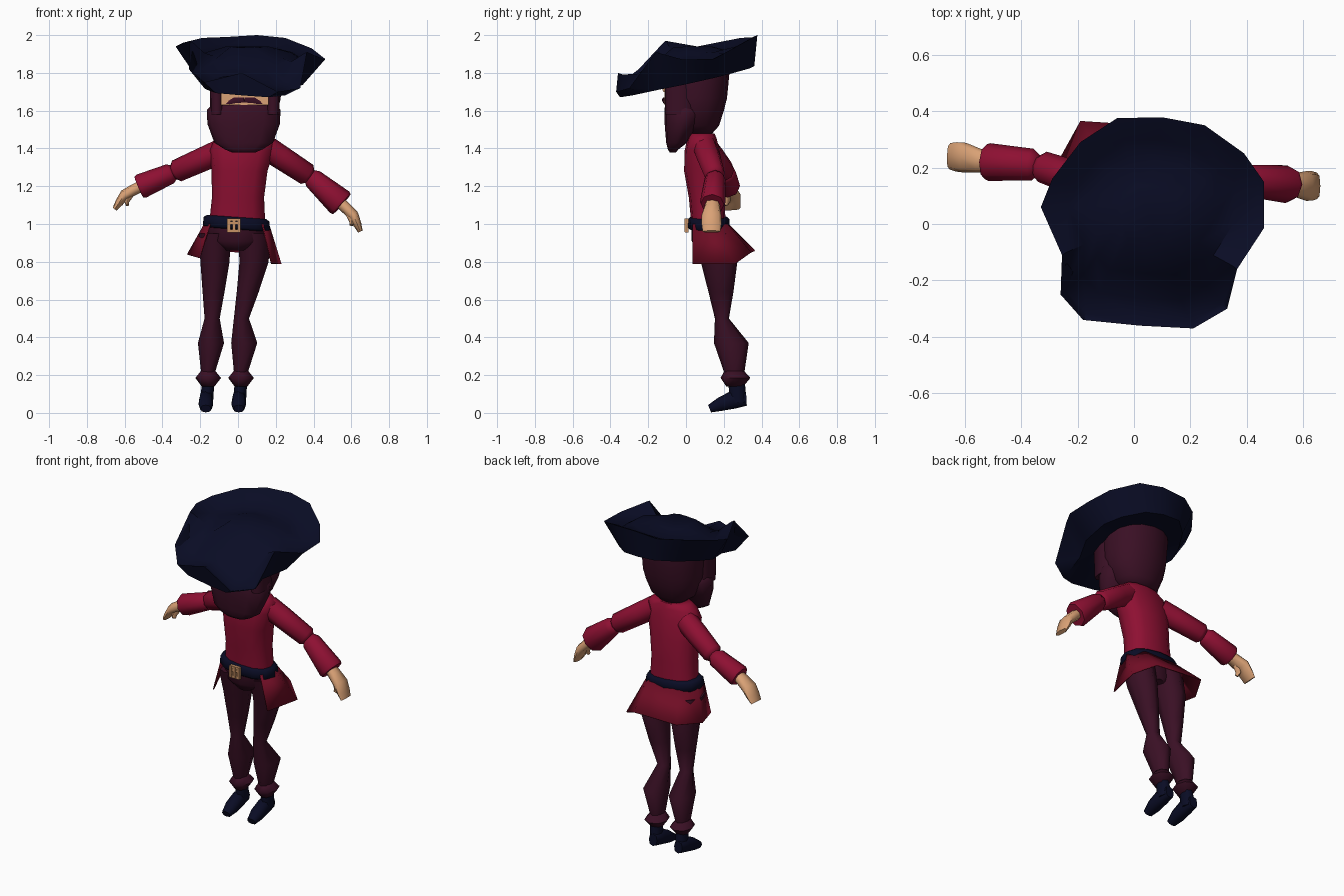
import bpy, bmesh, math
from mathutils import Vector


def mat(name, rgb):
    m = bpy.data.materials.new(name)
    m.diffuse_color = (*rgb, 1)
    return m


NAVY = mat("navy felt", (0.0028, 0.0036, 0.018))
PLUM = mat("plum cloth", (0.042, 0.005, 0.018))
RED = mat("crimson cloth", (0.27, 0.005, 0.032))
WINE = mat("wine cloth", (0.16, 0.004, 0.018))
SKIN = mat("skin", (0.70, 0.36, 0.18))
BRASS = mat("brass", (0.58, 0.29, 0.13))


def finish(name, bm, mats, angle=40):
    bmesh.ops.recalc_face_normals(bm, faces=bm.faces)
    me = bpy.data.meshes.new(name)
    bm.to_mesh(me)
    bm.free()
    ob = bpy.data.objects.new(name, me)
    bpy.context.collection.objects.link(ob)
    for m in mats:
        me.materials.append(m)
    bpy.ops.object.select_all(action='DESELECT')
    bpy.context.view_layer.objects.active = ob
    ob.select_set(True)
    bpy.ops.object.shade_smooth_by_angle(angle=math.radians(angle))
    return ob


def bridge(bm, rings, closed=True):
    n = len(rings[0])
    for a, b in zip(rings, rings[1:]):
        for i in range(n if closed else n - 1):
            j = (i + 1) % n
            bm.faces.new((a[i], a[j], b[j], b[i]))


def tube(name, sections, mats, n=8, side=(1, 0, 0), flat=False, power=1.0, angle=62):
    """Loft of ellipses: each section is (x, y, z, radius along side, other radius)."""
    bm = bmesh.new()
    pts = [Vector(s[:3]) for s in sections]
    rings = []
    for k, s in enumerate(sections):
        t = pts[min(k + 1, len(pts) - 1)] - pts[max(k - 1, 0)]
        t = Vector((0, 0, 1)) if flat else t.normalized()
        u = Vector(side)
        u = (u - t * u.dot(t)).normalized()
        v = t.cross(u)
        ring = []
        for i in range(n):
            a = math.tau * i / n
            c, d = [math.copysign(abs(q) ** power, q) for q in (math.cos(a), math.sin(a))]
            ring.append(bm.verts.new(pts[k] + u * c * s[3] + v * d * s[4]))
        rings.append(ring)
    bridge(bm, rings)
    bm.faces.new(rings[0])
    bm.faces.new(rings[-1])
    return finish(name, bm, mats, angle)


def box(name, centre, size, m):
    bm = bmesh.new()
    bmesh.ops.create_cube(bm, size=1)
    for v in bm.verts:
        v.co = Vector(a * b + c for a, b, c in zip(v.co, size, centre))
    return finish(name, bm, [m])


# legs, trouser cuffs and boots
for label, hip, knee, calf, ankle in (("left", 0.085, 0.018, 0.033, 0.016),
                                      ("right", -0.122, -0.137, -0.143, -0.158)):
    tube(label + "_leg", [
        (ankle, 0.255, 0.16, 0.036, 0.045), (ankle, 0.255, 0.22, 0.038, 0.055),
        (calf, 0.24, 0.37, 0.069, 0.092), (knee, 0.19, 0.50, 0.040, 0.037),
        ((knee + hip) / 2, 0.185, 0.64, 0.058, 0.066), (hip, 0.175, 0.80, 0.077, 0.097),
        (hip, 0.14, 0.95, 0.085, 0.10)], [PLUM], flat=True)
    tube(label + "_cuff", [
        (ankle, 0.258, 0.14, 0.034, 0.045), (ankle, 0.262, 0.185, 0.068, 0.079),
        (ankle, 0.255, 0.225, 0.036, 0.050)], [PLUM], flat=True)
    tube(label + "_boot_shaft", [
        (ankle - 0.008, 0.275, 0.055, 0.034, 0.046), (ankle, 0.268, 0.17, 0.033, 0.043)],
        [NAVY], flat=True)
    fx = ankle - 0.012
    tube(label + "_boot_foot", [
        (fx, 0.32, 0.074, 0.028, 0.036), (fx, 0.25, 0.070, 0.036, 0.048),
        (fx, 0.18, 0.045, 0.039, 0.036), (fx, 0.125, 0.022, 0.027, 0.021)], [NAVY], power=0.75)

# hips and torso
tube("hips", [(-0.015, 0.14, 0.86, 0.06, 0.08), (-0.01, 0.125, 0.91, 0.155, 0.095),
              (-0.01, 0.12, 1.0, 0.155, 0.09)], [PLUM], n=12, flat=True)
tube("shirt", [(-0.005, 0.12, 0.98, 0.15, 0.09), (0.0, 0.11, 1.14, 0.138, 0.095),
               (0.008, 0.095, 1.28, 0.148, 0.105), (0.02, 0.085, 1.39, 0.17, 0.092),
               (0.035, 0.085, 1.45, 0.16, 0.078), (0.035, 0.085, 1.48, 0.12, 0.066)],
     [RED], n=12, flat=True, power=0.8)
tube("neck", [(0.035, 0.08, 1.44, 0.07, 0.06), (0.035, 0.075, 1.53, 0.07, 0.065)],
     [SKIN], flat=True)

# coat skirt, open at the front
bm = bmesh.new()
top = [(0.13, 0.035, 1.0), (0.165, 0.13, 1.0), (0.10, 0.22, 1.0),
       (-0.10, 0.225, 1.0), (-0.18, 0.14, 1.0), (-0.15, 0.035, 1.0)]
hem = [(0.18, 0.035, 0.79), (0.23, 0.26, 0.79), (0.12, 0.345, 0.85),
       (-0.19, 0.365, 0.86), (-0.27, 0.22, 0.84), (-0.205, 0.045, 0.82)]
bridge(bm, [[bm.verts.new(p) for p in ring] for ring in (top, hem)], closed=False)
skirt = finish("coat_skirt", bm, [WINE])
solid = skirt.modifiers.new("thickness", 'SOLIDIFY')
solid.thickness = 0.006

# belt and open-frame buckle
belt = tube("belt", [(-0.008, 0.12, 0.965, 0.162, 0.10), (-0.008, 0.12, 0.975, 0.177, 0.112),
                     (-0.008, 0.12, 1.018, 0.175, 0.11), (-0.008, 0.12, 1.03, 0.158, 0.098)],
            [NAVY], n=12, flat=True, power=0.85)
for v in belt.data.vertices:
    v.co.z += 0.006 - 0.07 * v.co.x
for i, dx in enumerate((-0.027, 0.0, 0.027)):
    box(f"buckle_bar_{i}", (-0.022 + dx, 0.002, 0.993), (0.016, 0.02, 0.07), BRASS)
for i, dz in enumerate((-0.03, 0.012, 0.03)):
    box(f"buckle_rail_{i}", (-0.022, 0.003, 0.993 + dz), (0.068, 0.018, 0.014), BRASS)

# arms: upper sleeve, flared forearm sleeve and hand along a shoulder-elbow-wrist path
for label, sh, el, wr, mid, tip, thumb, flare in (
        ("left", (0.14, 0.10, 1.41), (0.385, 0.155, 1.25), (0.55, 0.14, 1.105),
         (0.612, 0.135, 1.045), (0.648, 0.135, 0.96), (0.60, 0.10, 0.995), 0.076),
        ("right", (-0.09, 0.12, 1.385), (-0.345, 0.21, 1.272), (-0.525, 0.22, 1.195),
         (-0.60, 0.235, 1.155), (-0.652, 0.24, 1.08), (-0.585, 0.205, 1.10), 0.066)):
    sh, el, wr, mid, tip, thumb = map(Vector, (sh, el, wr, mid, tip, thumb))
    Y = (0, 1, 0)
    tube(label + "_upper_sleeve", [
        (*sh, 0.064, 0.066), (*sh.lerp(el, 0.35), 0.064, 0.064),
        (*sh.lerp(el, 0.92), 0.056, 0.060), (*el, 0.034, 0.036)], [RED], side=Y)
    tube(label + "_fore_sleeve", [
        (*el.lerp(wr, -0.06), 0.034, 0.036), (*el.lerp(wr, 0.08), 0.056, 0.054),
        (*el.lerp(wr, 0.93), 0.067, flare), (*wr, 0.062, flare - 0.006)], [RED], side=Y)
    tube(label + "_hand", [
        (*wr.lerp(el, 0.1), 0.035, 0.03), (*wr.lerp(mid, 0.3), 0.042, 0.03),
        (*mid, 0.053, 0.028), (*mid.lerp(tip, 0.55), 0.052, 0.022),
        (*tip, 0.047, 0.013)], [SKIN], side=Y, power=0.8)
    tube(label + "_thumb", [
        (*wr.lerp(mid, 0.3), 0.02, 0.018), (*thumb.lerp(mid, 0.35), 0.018, 0.016),
        (*thumb, 0.012, 0.010)], [SKIN], n=6, side=Y)

# head, with a skin face set between two side locks of hair
tube("head", [(0.038, 0.07, 1.475, 0.075, 0.065), (0.038, 0.06, 1.52, 0.135, 0.115),
              (0.04, 0.05, 1.60, 0.172, 0.150), (0.042, 0.055, 1.665, 0.184, 0.162),
              (0.042, 0.06, 1.80, 0.190, 0.170), (0.042, 0.06, 1.87, 0.185, 0.165)],
     [PLUM], n=16, flat=True, power=0.92)
box("face", (0.036, -0.06, 1.715), (0.25, 0.11, 0.17), SKIN)
for label, x in (("left", 0.185), ("right", -0.112)):
    tube(label + "_side_lock", [(x, -0.035, 1.58, 0.034, 0.075), (x, -0.035, 1.80, 0.040, 0.078)],
         [PLUM], flat=True, power=0.7)
tube("nose", [(0.035, -0.10, 1.725, 0.018, 0.03), (0.035, -0.126, 1.715, 0.014, 0.02)],
     [SKIN], n=6)

# beard and moustache
tube("beard", [(0.03, 0.0, 1.635, 0.165, 0.108), (0.03, -0.005, 1.605, 0.195, 0.110),
               (0.03, -0.02, 1.53, 0.192, 0.093), (0.03, -0.05, 1.43, 0.155, 0.055),
               (0.03, -0.068, 1.395, 0.10, 0.028), (0.03, -0.07, 1.378, 0.06, 0.016)],
     [PLUM], n=12, flat=True, power=0.85)
for label, s in (("left", 1), ("right", -1)):
    tube(label + "_moustache", [
        (0.033, -0.116, 1.657, 0.012, 0.016), (0.033 + s * 0.05, -0.114, 1.655, 0.012, 0.018),
        (0.033 + s * 0.095, -0.108, 1.637, 0.008, 0.008)], [PLUM], n=6, side=(0, 1, 0))

# cocked hat: upturned brim around a low crown
rim = [(-0.19, 0.29, 1.985), (-0.06, 0.375, 1.99), (0.10, 0.378, 2.0), (0.25, 0.35, 1.985),
       (0.39, 0.25, 1.93), (0.46, 0.15, 1.875), (0.46, -0.015, 1.87), (0.365, -0.16, 1.91),
       (0.33, -0.30, 1.72), (0.21, -0.37, 1.70), (0.02, -0.36, 1.80), (-0.18, -0.34, 1.75),
       (-0.26, -0.25, 1.82), (-0.255, -0.11, 1.97), (-0.33, 0.06, 1.94), (-0.29, 0.16, 1.96)]
CX, CY = 0.042, 0.045


def hat_ring(sx, sy, height):
    return [(CX + (x - CX) * sx, CY + (y - CY) * sy, height(x, CY + (y - CY) * sy, z))
            for x, y, z in rim]


def under(x, y, z):
    return 1.758 + 0.225 * y - 0.04 * x


bm = bmesh.new()
layers = [
    hat_ring(0.48, 0.45, lambda x, y, z: under(x, y, z) + 0.03),
    hat_ring(0.72, 0.95, under),
    rim,
    hat_ring(0.95, 0.94, lambda x, y, z: z - 0.008),
    hat_ring(0.74, 0.76, lambda x, y, z: 0.5 * z + 0.5 * (under(x, y, z) + 0.09)),
    hat_ring(0.58, 0.54, lambda x, y, z: 1.905 + (0.38 if y < 0 else 0.05) * y),
    hat_ring(0.28, 0.28, lambda x, y, z: 1.94 + 0.1 * min(y, 0))]
rings = [[bm.verts.new(p) for p in layer] for layer in layers]
bridge(bm, rings)
bm.faces.new(rings[0])
bm.faces.new(rings[-1])
finish("cocked_hat", bm, [NAVY], 50)
